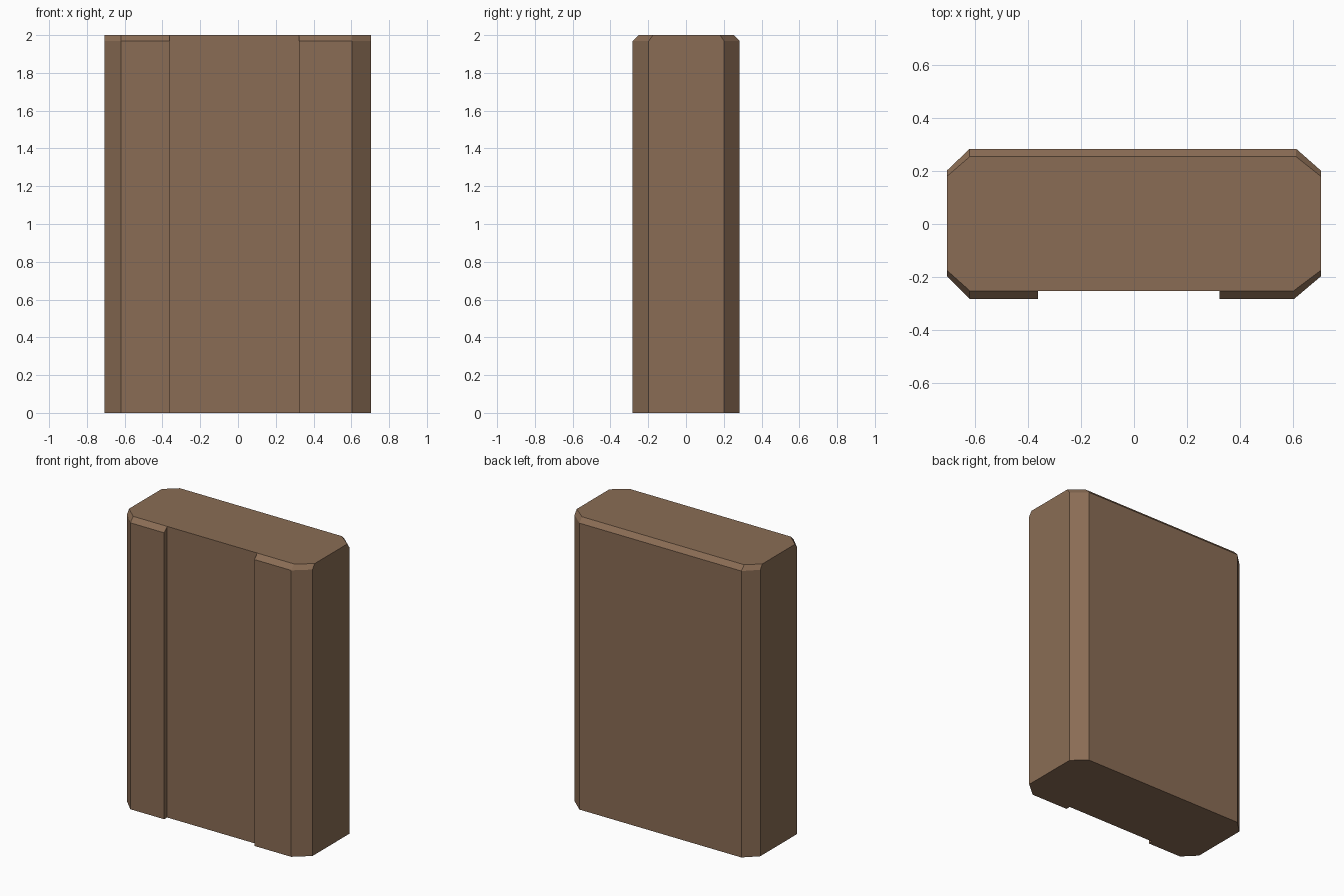
import bpy, bmesh

if "Cube" in bpy.data.objects:
    bpy.data.objects.remove(bpy.data.objects["Cube"])

# Plan outline, counter-clockwise from the front left, with a shallow front channel.
# Each point: x, y, and y on the top rim (the top edge is bevelled front and back).
OUTLINE = [
    (-0.62, -0.284, -0.252), (-0.362, -0.284, -0.252), (-0.362, -0.252, -0.252),
    (0.323, -0.252, -0.252), (0.323, -0.284, -0.252), (0.603, -0.284, -0.252),
    (0.705, -0.198, -0.175), (0.705, 0.202, 0.18), (0.612, 0.284, 0.254),
    (-0.62, 0.284, 0.254), (-0.706, 0.202, 0.18), (-0.706, -0.198, -0.175),
]

brown = bpy.data.materials.new("brown")
brown.diffuse_color = (0.255, 0.152, 0.09, 1)
brown.use_nodes = True
brown.node_tree.nodes["Principled BSDF"].inputs["Base Color"].default_value = brown.diffuse_color

# Block: bottom ring, ring under the bevel, top ring
bm = bmesh.new()
rings = [[bm.verts.new((x, yt if top else y, z)) for x, y, yt in OUTLINE]
         for z, top in ((0, False), (1.968, False), (2, True))]
n = len(OUTLINE)
for low, high in zip(rings, rings[1:]):
    for i in range(n):
        j = (i + 1) % n
        bm.faces.new((low[i], low[j], high[j], high[i]))
bm.faces.new(rings[0][::-1])
bm.faces.new(rings[-1])

# The channel floor meets the top rim, so merge the points that coincide there
bmesh.ops.remove_doubles(bm, verts=bm.verts[:], dist=0.0005)
bmesh.ops.recalc_face_normals(bm, faces=bm.faces[:])

mesh = bpy.data.meshes.new("chamfered_block")
bm.to_mesh(mesh)
bm.free()
mesh.materials.append(brown)
block = bpy.data.objects.new("chamfered_block", mesh)
bpy.context.collection.objects.link(block)
